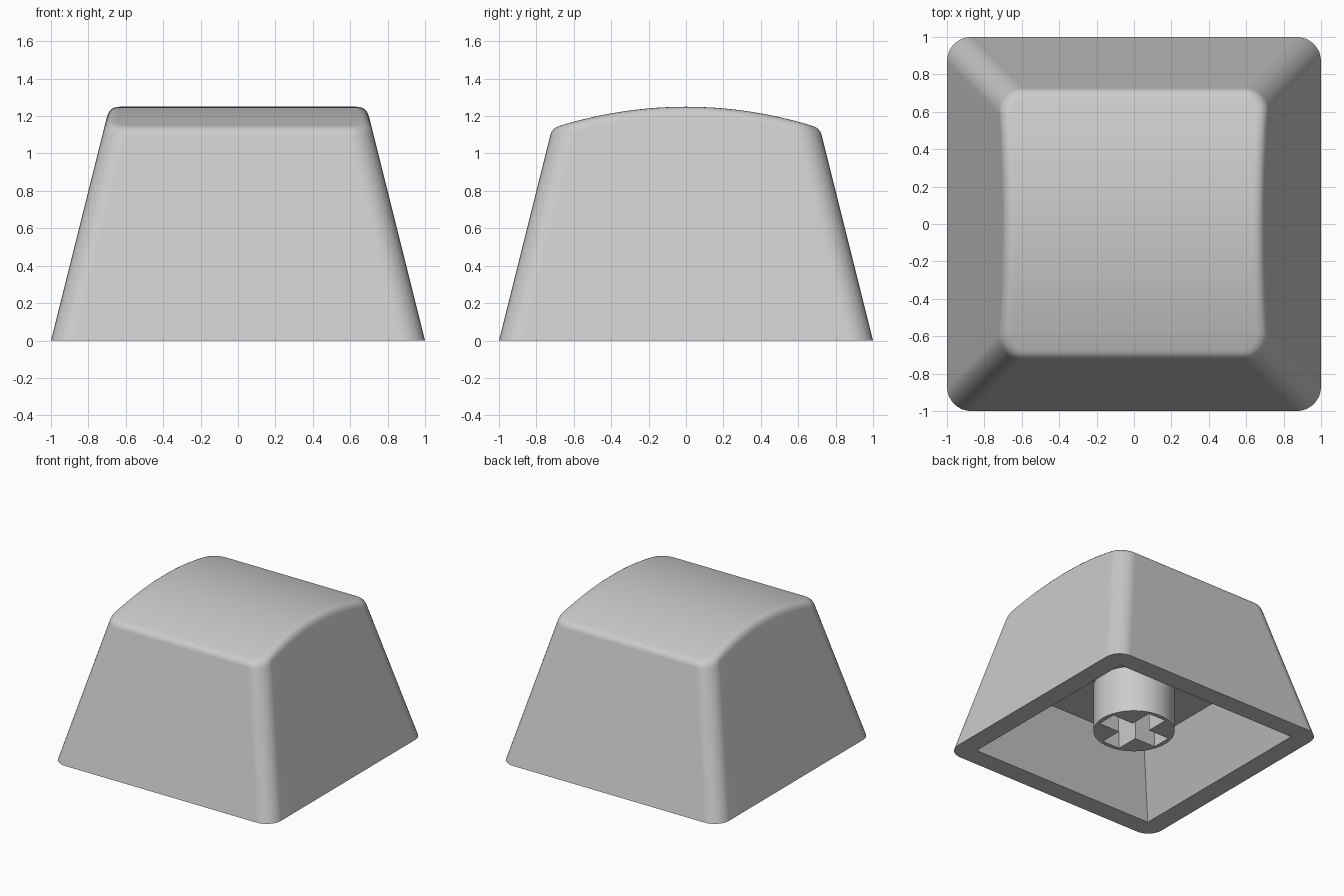
import bpy, bmesh
from math import sin, cos, pi, radians, sqrt

cube = bpy.data.objects.get("Cube")
if cube:
    bpy.data.objects.remove(cube, do_unlink=True)

TAPER = 0.25          # wall lean per unit of height
CORNER = 0.13         # vertical corner radius
TOP, ARC = 1.25, 2.28  # crown height and radius
OPENING, ROOF, CEILING = 0.84, 0.615, 0.495  # cavity half widths and height

grey = bpy.data.materials.new("light grey plastic")
grey.use_nodes = True
colour = (0.6, 0.6, 0.6, 1)
grey.diffuse_color = colour
grey.node_tree.nodes["Principled BSDF"].inputs["Base Color"].default_value = colour


def finish(name, bm):
    bmesh.ops.recalc_face_normals(bm, faces=bm.faces)
    mesh = bpy.data.meshes.new(name)
    bm.to_mesh(mesh)
    bm.free()
    mesh.materials.append(grey)
    ob = bpy.data.objects.new(name, mesh)
    bpy.context.collection.objects.link(ob)
    return ob


def smooth(ob):
    bpy.ops.object.select_all(action='DESELECT')
    ob.select_set(True)
    bpy.context.view_layer.objects.active = ob
    bpy.ops.object.shade_smooth_by_angle(angle=radians(30))
    ob.modifiers.new("Even shading", 'WEIGHTED_NORMAL').keep_sharp = True


def crown(y):
    return TOP - ARC + sqrt(ARC * ARC - y * y)


def ring(bm, t=None):
    """Rounded square, right side then its mirror image.
    t runs over the top rounding from wall (0) to crown (1); None is the base."""
    arc = [(sin(a * pi / 16), cos(a * pi / 16)) for a in range(9)]
    rules = [(s, -c, -1) for s, c in arc]
    rules += [(1, 0, k / 8) for k in range(-7, 8)]
    rules += [(s, c, 1) for s, c in reversed(arc)]
    right = []
    for nx, ny, along in rules:
        # Rounding is tighter at front and back, where the crown slopes
        edge = 0.035 + 0.02 * nx * nx
        r = CORNER - (edge * t * t if t else 0)
        z = 0 if t is None else 1.2
        for _ in range(4):
            inner = 1 - TAPER * z - CORNER
            y = along * inner + r * ny
            if t is not None:
                z = crown(y) - edge * (1 - t) ** 2
        right.append((inner + r * nx, y, z))
    left = [(-x, y, z) for x, y, z in reversed(right)]
    return [bm.verts.new(p) for p in right + left]


def bridge(bm, a, b):
    for i in range(len(a)):
        j = (i + 1) % len(a)
        bm.faces.new((a[i], a[j], b[j], b[i]))


# Cap shell: walls, rounded edge, curved top
bm = bmesh.new()
steps = 6
rings = [ring(bm)] + [ring(bm, k / steps) for k in range(steps + 1)]
for a, b in zip(rings, rings[1:]):
    bridge(bm, a, b)
last = rings[-1]
n = len(last)
for i in range(n // 2 - 1):
    bm.faces.new((last[i], last[i + 1], last[n - 2 - i], last[n - 1 - i]))


# Hollow underside with a flat rim
def square(half, z):
    return [bm.verts.new((x * half, y * half, z))
            for x, y in ((1, -1), (1, 1), (-1, 1), (-1, -1))]


mouth = square(OPENING, 0)
roof = square(ROOF, CEILING)
bridge(bm, mouth, roof)
bm.faces.new(roof)


def nearest(v):
    return min(mouth, key=lambda m: (m.co - v.co).length)


base = rings[0]
for i in range(n):
    a, b = base[i], base[(i + 1) % n]
    ca, cb = nearest(a), nearest(b)
    bm.faces.new((a, b, cb) if ca is cb else (a, b, cb, ca))
smooth(finish("cap_shell", bm))


# Stem with a cross-shaped socket
def prism(name, outline, low, high):
    bm = bmesh.new()
    bottom = [bm.verts.new((x, y, low)) for x, y in outline]
    top = [bm.verts.new((x, y, high)) for x, y in outline]
    bm.faces.new(bottom)
    bm.faces.new(top)
    bridge(bm, bottom, top)
    return finish(name, bm)


circle = [(0.306 * cos(i * pi / 32), 0.306 * sin(i * pi / 32)) for i in range(64)]
cross = []
L, W = 0.27, 0.08
for c, s in ((1, 0), (0, 1), (-1, 0), (0, -1)):
    cross += [(x * c - y * s, x * s + y * c) for x, y in ((L, -W), (L, W), (W, W))]

stem = prism("stem", circle, 0.11, CEILING + 0.02)
socket = prism("socket_cutter", cross, 0, CEILING - 0.015)
socket.hide_render = True
cut = stem.modifiers.new("Socket", 'BOOLEAN')
cut.operation = 'DIFFERENCE'
cut.solver = 'EXACT'
cut.object = socket
bpy.context.view_layer.objects.active = stem
bpy.ops.object.modifier_apply(modifier=cut.name)
bpy.data.objects.remove(socket, do_unlink=True)
smooth(stem)
